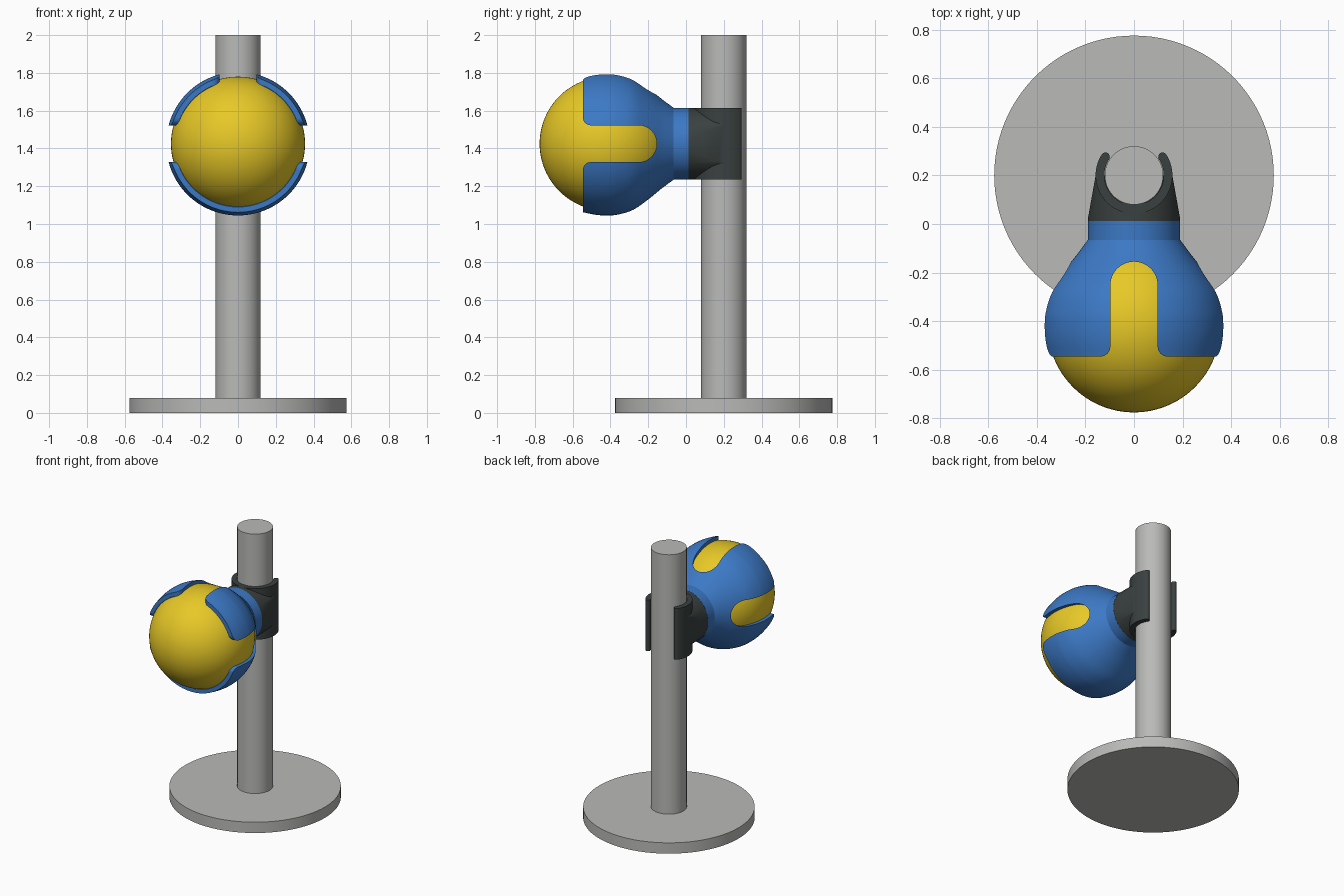
import bpy, bmesh
from math import sin, cos, pi, radians
from mathutils import Matrix, Vector

if "Cube" in bpy.data.objects:
    bpy.data.objects.remove(bpy.data.objects["Cube"])

POLE_Y = 0.2
HEAD_Z = 1.425


def material(name, rgb):
    m = bpy.data.materials.new(name)
    m.use_nodes = True
    m.diffuse_color = (*rgb, 1)
    m.node_tree.nodes["Principled BSDF"].inputs["Base Color"].default_value = (*rgb, 1)
    return m


grey = material("light grey", (0.49, 0.49, 0.48))
yellow = material("yellow", (0.80, 0.58, 0.02))
blue = material("blue", (0.045, 0.19, 0.56))
dark = material("dark grey", (0.042, 0.053, 0.051))


def finish(bm, name, mat):
    bmesh.ops.recalc_face_normals(bm, faces=bm.faces)
    mesh = bpy.data.meshes.new(name)
    bm.to_mesh(mesh)
    bm.free()
    ob = bpy.data.objects.new(name, mesh)
    bpy.context.collection.objects.link(ob)
    mesh.materials.append(mat)
    return ob


def smooth(ob):
    bpy.ops.object.select_all(action="DESELECT")
    ob.select_set(True)
    bpy.context.view_layer.objects.active = ob
    bpy.ops.object.shade_smooth_by_angle(angle=radians(30))


def cylinder(name, r, z0, z1, mat, place=Matrix()):
    bm = bmesh.new()
    bmesh.ops.create_cone(bm, cap_ends=True, segments=96, radius1=r, radius2=r,
                          depth=z1 - z0, matrix=place @ Matrix.Translation((0, 0, (z0 + z1) / 2)))
    return finish(bm, name, mat)


def prism(name, outline, z0, z1, mat, place=Matrix()):
    """Extrude a flat x, y outline from z0 to z1."""
    bm = bmesh.new()
    face = bm.faces.new([bm.verts.new((x, y, z0)) for x, y in outline])
    ext = bmesh.ops.extrude_face_region(bm, geom=[face])["geom"]
    bmesh.ops.translate(bm, vec=(0, 0, z1 - z0),
                        verts=[g for g in ext if isinstance(g, bmesh.types.BMVert)])
    bm.transform(place)
    return finish(bm, name, mat)


def arc(cx, cy, r, a0, a1, n):
    angles = [radians(a0 + (a1 - a0) * i / n) for i in range(n + 1)]
    return [(cx + r * cos(a), cy + r * sin(a)) for a in angles]


def spline(pts, n=5):
    """Smooth curve through the points."""
    p = [Vector(q) for q in pts]
    p = [2 * p[0] - p[1]] + p + [2 * p[-1] - p[-2]]
    out = []
    for a, b, c, d in zip(p, p[1:], p[2:], p[3:]):
        for i in range(n):
            t = i / n
            out.append(0.5 * (2 * b + (c - a) * t + (2 * a - 5 * b + 4 * c - d) * t**2
                              + (3 * b - a - 3 * c + d) * t**3))
    return [tuple(v) for v in out] + [tuple(pts[-1])]


def lathe(name, profile, mat):
    """Spin a (y, radius) profile around the head axis."""
    bm = bmesh.new()
    verts = [bm.verts.new((r, y, 0)) for y, r in profile]
    edges = [bm.edges.new(pair) for pair in zip(verts, verts[1:])]
    bmesh.ops.spin(bm, geom=verts + edges, cent=(0, 0, 0), axis=(0, 1, 0),
                   angle=2 * pi, steps=96)
    bmesh.ops.remove_doubles(bm, verts=bm.verts, dist=1e-5)
    bm.transform(Matrix.Translation((0, 0, HEAD_Z)))
    return finish(bm, name, mat)


def boolean(ob, cutter, operation):
    mod = ob.modifiers.new("cut", "BOOLEAN")
    mod.operation, mod.object, mod.solver = operation, cutter, "EXACT"
    deps = bpy.context.evaluated_depsgraph_get()
    mesh = bpy.data.meshes.new_from_object(ob.evaluated_get(deps))
    ob.modifiers.clear()
    ob.data = mesh
    bpy.data.objects.remove(cutter)


# Stand: round base and pole
behind = Matrix.Translation((0, POLE_Y, 0))
smooth(cylinder("base", 0.575, 0, 0.08, grey, behind))
smooth(cylinder("pole", 0.12, 0.08, 2, grey, behind))

# Ball
bm = bmesh.new()
bmesh.ops.create_uvsphere(bm, u_segments=96, v_segments=48, radius=0.355,
                          matrix=Matrix.Translation((0, -0.42, HEAD_Z)))
smooth(finish(bm, "ball", yellow))

# Bulb-shaped holder with an open front
outer = spline([(-0.545, 0.363), (-0.48, 0.376), (-0.42, 0.38), (-0.36, 0.375),
                (-0.28, 0.35), (-0.2, 0.295), (-0.13, 0.238), (-0.065, 0.19)])
inner = [(-0.08, 0), (-0.11, 0.16), (-0.2, 0.265), (-0.3, 0.323),
         (-0.42, 0.345), (-0.535, 0.325), (-0.545, 0.335)]
holder = lathe("holder", inner + outer + [(-0.06, 0.187), (-0.06, 0)], blue)

# Four round-ended slots with rounded mouths
W, R = 0.0975, 0.04
half = ([(W + R, -0.6), (W + R, -0.545)] + arc(W + R, -0.545 + R, R, 270, 180, 8)
        + arc(0, -0.155 - W, W, 0, 90, 16))
outline = half + [(-x, y) for x, y in reversed(half[:-1])]
for i in range(4):
    turn = Matrix.Translation((0, 0, HEAD_Z)) @ Matrix.Rotation(i * pi / 2, 4, "Y")
    boolean(holder, prism("slot_cutter", outline, 0.14, 0.5, blue, turn), "DIFFERENCE")
smooth(holder)

# Neck between the holder and the clamp
along_y = Matrix.Translation((0, 0, HEAD_Z)) @ Matrix.Rotation(-pi / 2, 4, "X")
smooth(cylinder("neck", 0.19, -0.068, 0.012, blue, along_y))

# Clamp: round body tapering towards the pole
body = cylinder("clamp_body", 0.189, 0.012, POLE_Y, dark, along_y)
taper = [(-0.19, 0), (0.19, 0), (0.19, 0.02), (0.156, 0.21), (-0.156, 0.21), (-0.19, 0.02)]
boolean(body, prism("taper_cutter", taper, 1, 2, dark), "INTERSECT")
smooth(body)

# Clamp: open ring gripping the pole, with rounded tips
mid, thick, tip = 0.14, 0.018, 33
tip_x, tip_y = mid * cos(radians(tip)), POLE_Y + mid * sin(radians(tip))
ring = (arc(0, POLE_Y, mid + thick, 180 - tip, 360 + tip, 64)
        + arc(tip_x, tip_y, thick, tip, tip + 180, 8)[1:-1]
        + arc(0, POLE_Y, mid - thick, 360 + tip, 180 - tip, 64)
        + arc(-tip_x, tip_y, thick, -tip, 180 - tip, 8)[1:-1])
smooth(prism("clamp_ring", ring, HEAD_Z - 0.189, HEAD_Z + 0.189, dark))
